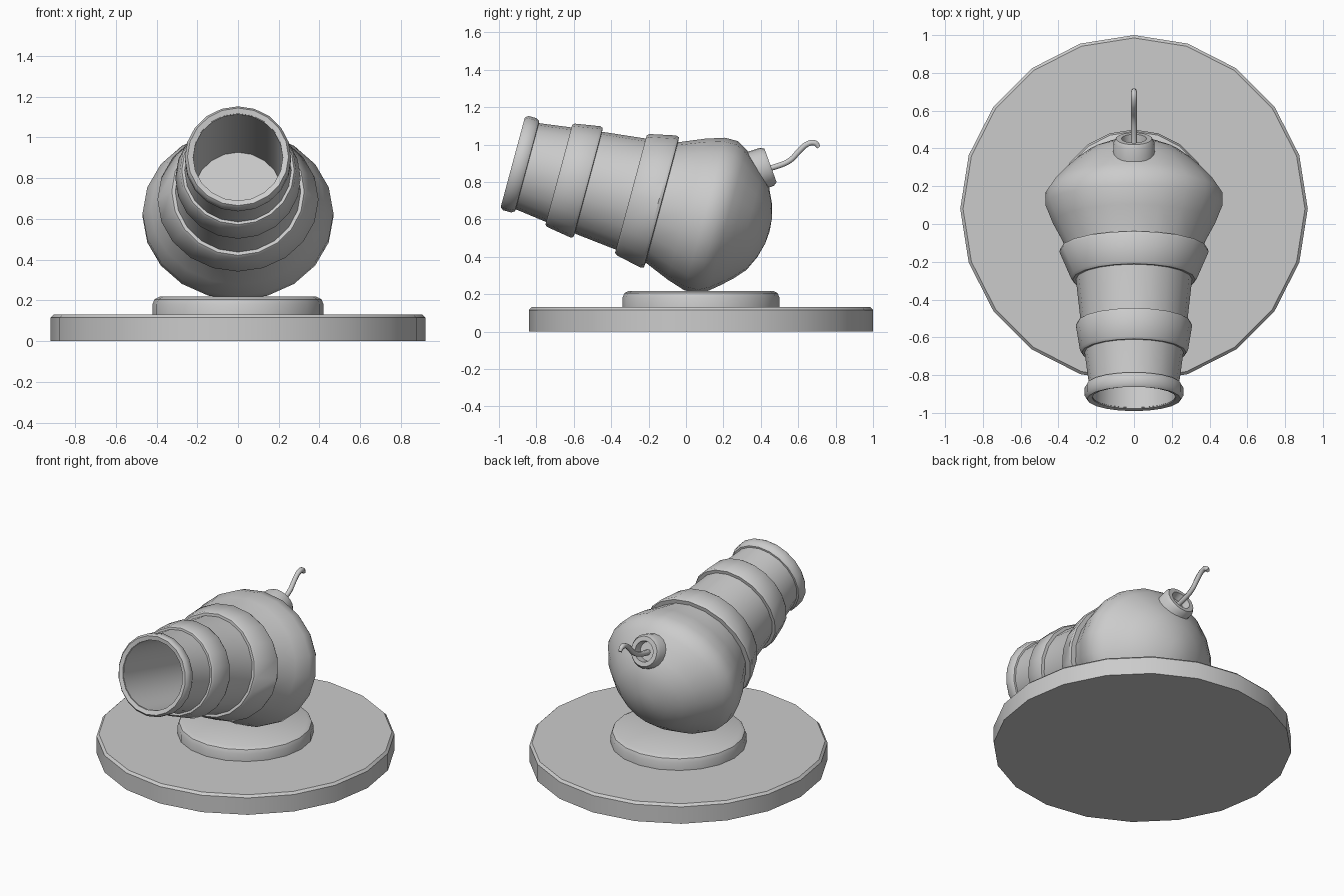
import bpy, bmesh
from math import sin, cos, pi, radians
from mathutils import Vector

if "Cube" in bpy.data.objects:
    bpy.data.objects.remove(bpy.data.objects["Cube"])


def lathe(name, profile, origin, axis, up, sides=20, closed=False):
    """Spin (distance, radius[, x stretch]) rows about an axis in the yz plane."""
    o, u, v = Vector(origin), Vector(axis).normalized(), Vector(up).normalized()
    bm = bmesh.new()
    rings = []
    for row in profile:
        a, r = row[:2]
        sx = row[2] if len(row) > 2 else 1.0
        ring = []
        for i in range(sides):
            t = 2 * pi * i / sides
            ring.append(bm.verts.new(o + u * a + v * r * sin(t) + Vector((r * sx * cos(t), 0, 0))))
        rings.append(ring)
    pairs = list(zip(rings, rings[1:]))
    if closed:
        pairs.append((rings[-1], rings[0]))
    for p, q in pairs:
        for i in range(sides):
            j = (i + 1) % sides
            bm.faces.new((p[i], p[j], q[j], q[i]))
    bmesh.ops.remove_doubles(bm, verts=bm.verts, dist=0.0005)
    bmesh.ops.recalc_face_normals(bm, faces=bm.faces)
    mesh = bpy.data.meshes.new(name)
    bm.to_mesh(mesh)
    bm.free()
    mesh.shade_smooth()
    mesh.set_sharp_from_angle(angle=radians(38))
    ob = bpy.data.objects.new(name, mesh)
    bpy.context.collection.objects.link(ob)
    return ob


# round base and pedestal
Z, Y = (0, 0, 1), (0, 1, 0)
lathe("base", [(0, 0), (0, .92), (.115, .92), (.13, .905), (.13, 0)], (0, .08, 0), Z, Y)
lathe("pedestal", [(.12, 0), (.12, .42), (.18, .42), (.205, .41), (.218, .385), (.218, 0)],
      (0, .08, 0), Z, Y)

# barrel with bulbous rear and deep bore, tilted upwards to the front
C, U, V = (0, .08, .634), (0, .966, -.26), (0, .26, .966)
lathe("barrel", [(-.31, 0), (-.31, .22), (-1.03, .22), (-1.03, .235), (-.95, .24),
                 (-.785, .262), (-.62, .282), (-.385, .308), (-.21, .336, 1.07),
                 (-.08, .39, 1.1), (.02, .422, 1.11), (.09, .422, 1.11), (.145, .392, 1.1),
                 (.20, .347, 1.09), (.26, .292, 1.07), (.315, .23, 1.04),
                 (.352, .15), (.374, .07), (.38, 0)], C, U, V)

# muzzle ring and two raised bands
lathe("muzzle_ring", [(-1.035, .222), (-1.042, .248), (-1.025, .261), (-.98, .261),
                      (-.963, .25), (-.96, .23)], C, U, V, closed=True)
lathe("middle_band", [(-.785, .25), (-.787, .276), (-.775, .286), (-.64, .308),
                      (-.625, .302), (-.622, .27)], C, U, V, closed=True)
lathe("rear_band", [(-.385, .295), (-.388, .325), (-.375, .336), (-.235, .366, 1.08),
                    (-.219, .36, 1.085), (-.215, .32, 1.07)], C, U, V, closed=True)

# fuse cup
lathe("fuse_cup", [(-.13, 0), (-.13, .112), (-.02, .108), (0, .095), (0, .066), (-.05, .06), (-.05, 0)],
      (0, .452, .888), (0, .94, .34), (0, -.34, .94))

# curly fuse
curve = bpy.data.curves.new("fuse", 'CURVE')
curve.dimensions = '3D'
curve.bevel_depth = .017
curve.bevel_resolution = 1
curve.resolution_u = 4
curve.use_fill_caps = True
path = [(.39, .862), (.49, .885), (.56, .918), (.605, .965), (.65, 1.003), (.69, 1.008), (.71, .985)]
spline = curve.splines.new('BEZIER')
spline.bezier_points.add(len(path) - 1)
for i, (bp, (y, z)) in enumerate(zip(spline.bezier_points, path)):
    bp.co = (0, y, z)
    bp.handle_left_type = bp.handle_right_type = 'AUTO'
    bp.radius = .75 if i == len(path) - 1 else 1
bpy.context.collection.objects.link(bpy.data.objects.new("fuse", curve))
